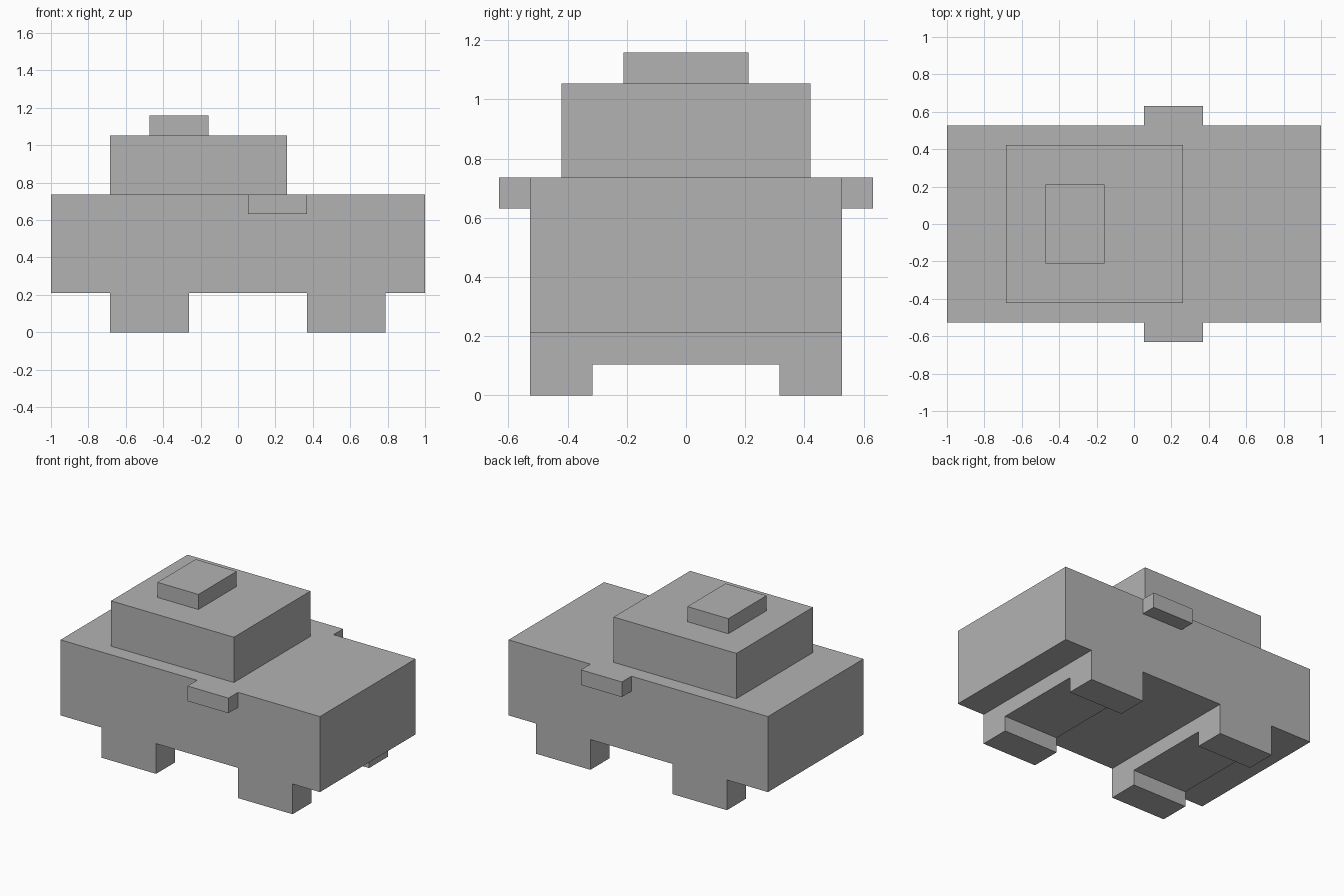
import bpy

# Remove the default object
cube = bpy.data.objects.get("Cube")
if cube:
    bpy.data.objects.remove(cube, do_unlink=True)

U = 2 / 19  # block unit: the body is 19 units long

# Single flat colour
grey = bpy.data.materials.new("plain_grey")
grey.use_nodes = True
colour = (0.45, 0.45, 0.45, 1)
grey.diffuse_color = colour
grey.node_tree.nodes["Principled BSDF"].inputs["Base Color"].default_value = colour


def block(name, x, y, z):
    """Box spanning the given (low, high) ranges, in block units."""
    bpy.ops.mesh.primitive_cube_add(size=1)
    ob = bpy.context.object
    ob.name = ob.data.name = name
    for v in ob.data.vertices:
        for i, (lo, hi) in enumerate((x, y, z)):
            v.co[i] = (hi if v.co[i] > 0 else lo) * U
    ob.data.materials.append(grey)
    return ob


# Body, cabin and roof hatch
block("body", (-9.5, 9.5), (-5, 5), (2, 7))
block("cabin", (-6.5, 2.5), (-4, 4), (7, 10))
block("roof_hatch", (-4.5, -1.5), (-2, 2), (10, 11))

# Side mirrors
for side, y in (("front", (-6, -5)), ("back", (5, 6))):
    block(side + "_mirror", (0.5, 3.5), y, (6, 7))


def wheel_set(name, x):
    """Wheel pair joined by a raised axle, as one extruded profile."""
    profile = [(-5, 0), (-3, 0), (-3, 1), (3, 1), (3, 0), (5, 0), (5, 2), (-5, 2)]
    n = len(profile)
    verts = [(px * U, y * U, z * U) for px in x for y, z in profile]
    faces = [(i, (i + 1) % n, (i + 1) % n + n, i + n)[::-1] for i in range(n)]
    faces += [tuple(range(n))[::-1], tuple(range(n, 2 * n))]
    mesh = bpy.data.meshes.new(name)
    mesh.from_pydata(verts, [], faces)
    mesh.materials.append(grey)
    mesh.update()
    ob = bpy.data.objects.new(name, mesh)
    bpy.context.collection.objects.link(ob)
    # Consistent outward normals
    import bmesh
    bm = bmesh.new()
    bm.from_mesh(mesh)
    bmesh.ops.recalc_face_normals(bm, faces=bm.faces)
    bm.to_mesh(mesh)
    bm.free()


# Wheels with axles at both ends
wheel_set("left_wheels", (3.5, 7.5))
wheel_set("right_wheels", (-6.5, -2.5))
